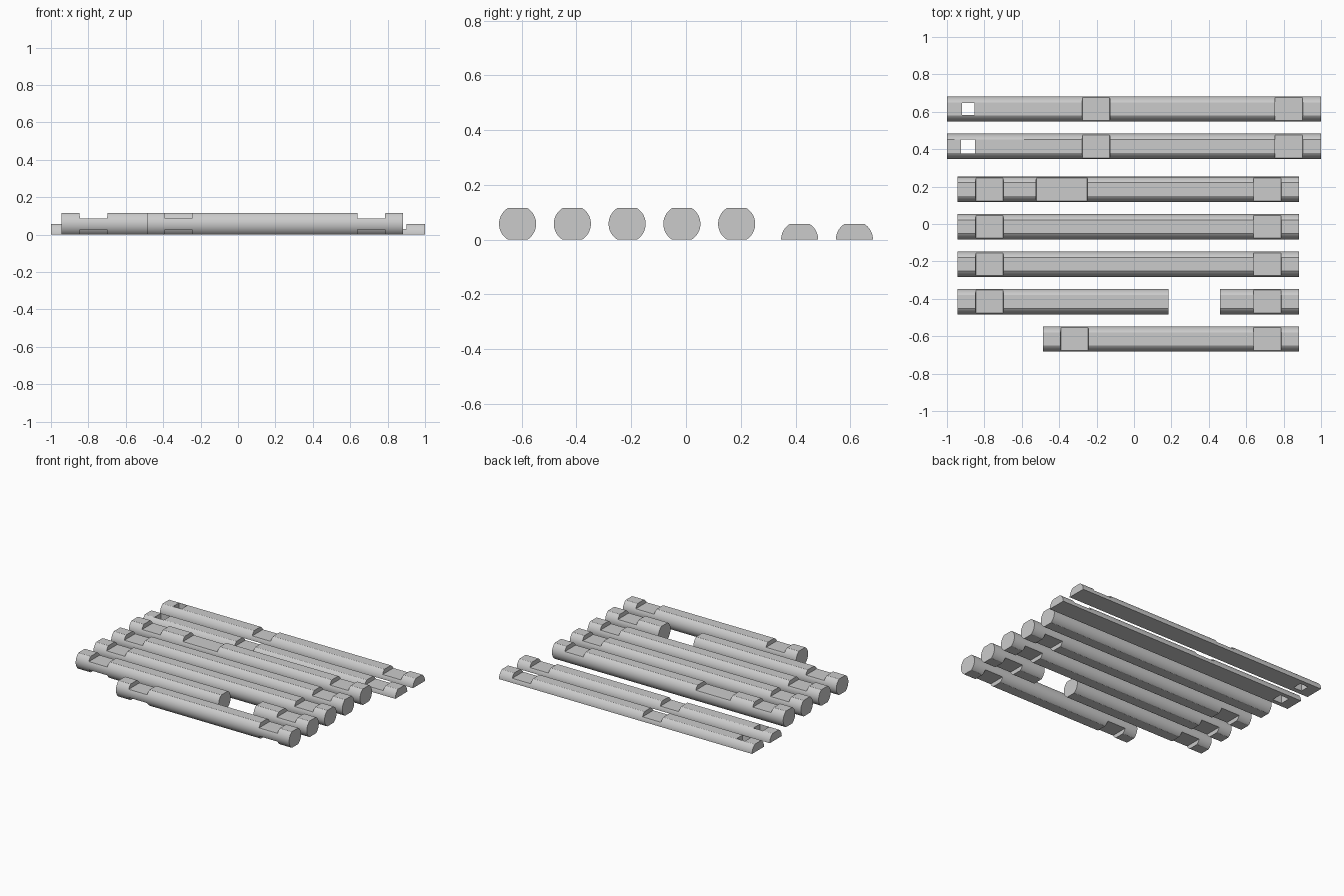
import bpy, bmesh, math

cube = bpy.data.objects.get("Cube")
if cube:
    bpy.data.objects.remove(cube, do_unlink=True)

R = 0.0677       # log radius
H = 0.115        # height between the two flats
MID = H / 2
DEPTH = 0.028    # notch depth
TAPER = 0.004    # notch walls lean slightly outwards
W = 0.145        # notch length

mat = bpy.data.materials.new("plain grey")
mat.use_nodes = True
grey = (0.6, 0.6, 0.6, 1)
mat.diffuse_color = grey
mat.node_tree.nodes["Principled BSDF"].inputs["Base Color"].default_value = grey


def new_object(name, bm):
    bmesh.ops.recalc_face_normals(bm, faces=bm.faces)
    mesh = bpy.data.meshes.new(name)
    bm.to_mesh(mesh)
    bm.free()
    obj = bpy.data.objects.new(name, mesh)
    bpy.context.collection.objects.link(obj)
    return obj


def arc(start, end, zc, y, steps=24):
    angles = [start + (end - start) * i / steps for i in range(steps + 1)]
    return [(y + R * math.cos(a), zc + R * math.sin(a)) for a in angles]


def bar(name, x0, x1, profile):
    """Extrude a (y, z) outline along x."""
    bm = bmesh.new()
    face = bm.faces.new([bm.verts.new((x0, y, z)) for y, z in profile])
    ext = bmesh.ops.extrude_face_region(bm, geom=[face])["geom"]
    verts = [v for v in ext if isinstance(v, bmesh.types.BMVert)]
    bmesh.ops.translate(bm, verts=verts, vec=(x1 - x0, 0, 0))
    return new_object(name, bm)


def cut(obj, x0, x1, y, half_width, inner, outer, taper=0.0):
    """Subtract a block running from height inner (floor) to outer (mouth)."""
    bm = bmesh.new()
    rings = []
    for z, t in ((inner, 0), (outer, taper)):
        rings.append([bm.verts.new(p) for p in (
            (x0 - t, y - half_width, z), (x1 + t, y - half_width, z),
            (x1 + t, y + half_width, z), (x0 - t, y + half_width, z))])
    a, b = rings
    bm.faces.new(a)
    bm.faces.new(b)
    for i in range(4):
        j = (i + 1) % 4
        bm.faces.new((a[i], a[j], b[j], b[i]))
    cutter = new_object("cutter", bm)
    mod = obj.modifiers.new("notch", 'BOOLEAN')
    mod.operation = 'DIFFERENCE'
    mod.solver = 'EXACT'
    mod.object = cutter
    bpy.context.view_layer.objects.active = obj
    bpy.ops.object.modifier_apply(modifier=mod.name)
    bpy.data.objects.remove(cutter, do_unlink=True)


def finish(obj):
    obj.data.materials.clear()
    obj.data.materials.append(mat)
    bpy.ops.object.select_all(action='DESELECT')
    obj.select_set(True)
    bpy.context.view_layer.objects.active = obj
    bpy.ops.object.shade_smooth_by_angle(angle=math.radians(25))


FLAT = math.asin(MID / R)


def full_log(name, y, x0, x1, top, bottom):
    right = arc(-FLAT, FLAT, MID, y)
    left = arc(math.pi - FLAT, math.pi + FLAT, MID, y)
    obj = bar(name, x0, x1, right + left)
    for a, b in top:
        cut(obj, a, b, y, 0.1, H - DEPTH, H + 0.02, TAPER)
    for a, b in bottom:
        cut(obj, a, b, y, 0.1, DEPTH, -0.02, TAPER)
    finish(obj)


def half_log(name, y, hole):
    profile = arc(0, FLAT, 0, y, 14) + arc(math.pi - FLAT, math.pi, 0, y, 14)
    obj = bar(name, -1, 1, profile)
    for a in (-0.275, 0.755):
        cut(obj, a, a + W, y, 0.1, MID - DEPTH, MID + 0.02, TAPER)
    # square peg hole straight through
    cut(obj, -0.887 - hole, -0.887 + hole, y, hole, -0.05, 0.2)
    finish(obj)


# Notch positions shared by the full logs
L, RT = (-0.845, -0.845 + W), (0.64, 0.64 + W)
SHORT = (-0.39, -0.39 + W)
X0, X1 = -0.945, 0.882

half_log("rear_half_log", 0.615, 0.033)
half_log("inner_half_log", 0.415, 0.037)
full_log("sill_log", 0.185, X0, X1, [L, (-0.522, -0.25), RT], [])
full_log("long_log_rear", -0.015, X0, X1, [L, RT], [L, RT])
full_log("long_log_front", -0.215, X0, X1, [L, RT], [L, RT])
full_log("split_log_right", -0.415, X0, 0.185, [L], [L])
full_log("split_log_left", -0.415, 0.46, X1, [RT], [RT])
full_log("short_log", -0.615, -0.487, X1, [SHORT, RT], [SHORT, RT])
